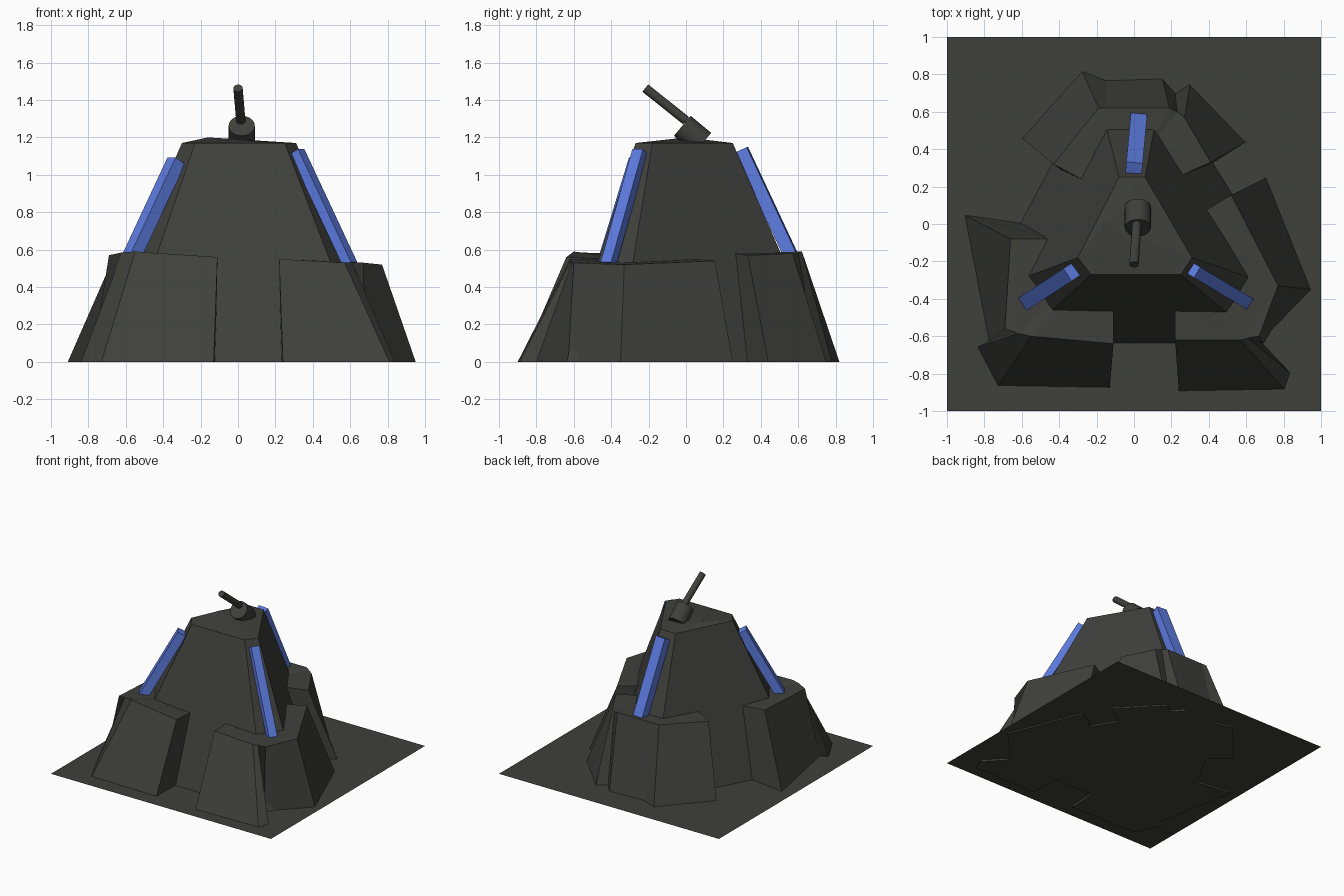
import bpy, bmesh
from mathutils import Vector, Matrix

if "Cube" in bpy.data.objects:
    bpy.data.objects.remove(bpy.data.objects["Cube"])


def material(name, rgb):
    m = bpy.data.materials.new(name)
    m.diffuse_color = (*rgb, 1)
    m.use_nodes = True
    m.node_tree.nodes["Principled BSDF"].inputs["Base Color"].default_value = m.diffuse_color
    return m


STONE = material("dark_stone", (0.05, 0.05, 0.045))
BLUE = material("blue_glow", (0.11, 0.2, 0.75))


def finish(bm, name, mat):
    bmesh.ops.recalc_face_normals(bm, faces=bm.faces[:])
    me = bpy.data.meshes.new(name)
    bm.to_mesh(me)
    bm.free()
    ob = bpy.data.objects.new(name, me)
    ob.data.materials.append(mat)
    bpy.context.collection.objects.link(ob)
    return ob


def loft(name, bottom, top, apex=None):
    """Join a bottom outline (z = 0) to a top outline of equal length."""
    bm = bmesh.new()
    lo = [bm.verts.new((x, y, 0)) for x, y in bottom]
    hi = [bm.verts.new(p) for p in top]
    n = len(lo)
    for i in range(n):
        j = (i + 1) % n
        bm.faces.new((lo[i], lo[j], hi[j], hi[i]))
    caps = [bm.faces.new(lo[::-1])]
    if apex:
        a = bm.verts.new(apex)
        for i in range(n):
            bm.faces.new((hi[i], hi[(i + 1) % n], a))
    else:
        caps.append(bm.faces.new(hi))
    bmesh.ops.triangulate(bm, faces=caps)
    return finish(bm, name, STONE)


def beam(name, p, q, width, thick):
    """Square bar from p to q, its thickness facing away from the tower."""
    p, q = Vector(p), Vector(q)
    d = (q - p).normalized()
    side = d.cross(Vector((0, 0, 1))).normalized()
    out = side.cross(d)
    rot = Matrix((side, out, d)).transposed().to_4x4()
    size = Matrix.Diagonal((width, thick, (q - p).length, 1))
    bm = bmesh.new()
    bmesh.ops.create_cube(bm, size=1, matrix=Matrix.Translation((p + q) / 2) @ rot @ size)
    return finish(bm, name, BLUE)


def rod(name, p, q, r, sides):
    p, q = Vector(p), Vector(q)
    rot = (q - p).to_track_quat('Z', 'Y').to_matrix().to_4x4()
    bm = bmesh.new()
    bmesh.ops.create_cone(bm, cap_ends=True, segments=sides, radius1=r, radius2=r,
                          depth=(q - p).length, matrix=Matrix.Translation((p + q) / 2) @ rot)
    ob = finish(bm, name, STONE)
    bpy.context.view_layer.objects.active = ob
    ob.select_set(True)
    bpy.ops.object.shade_smooth_by_angle()
    ob.select_set(False)


# Thin ground sheet
bm = bmesh.new()
bmesh.ops.create_grid(bm, x_segments=1, y_segments=1, size=1,
                      matrix=Matrix.Translation((0, 0, 0.015)))
finish(bm, "ground_plate", STONE)

# Tapered tower: a triangle with clipped corners and a low roof peak
roof = [(-0.23, -0.27), (0.25, -0.27), (0.31, -0.18), (0.06, 0.25), (-0.08, 0.25), (-0.30, -0.18)]
foot = [(-0.63, -0.64), (0.70, -0.64), (0.86, -0.37), (0.155, 0.76), (-0.21, 0.76), (-0.81, -0.37)]
loft("tower", foot, [(x, y, 1.17) for x, y in roof], (-0.16, 0.0, 1.2))

# Rock buttresses wrapped round each corner
loft("left_buttress",
     [(-0.13, -0.88), (-0.73, -0.87), (-0.84, -0.66), (-0.78, -0.63), (-0.91, 0.05),
      (-0.56, 0.0), (-0.3, -0.3), (-0.12, -0.45)],
     [(-0.11, -0.64, 0.56), (-0.55, -0.60, 0.59), (-0.62, -0.585, 0.585), (-0.69, -0.56, 0.57),
      (-0.66, -0.08, 0.57), (-0.44, -0.08, 0.55), (-0.3, -0.3, 0.55), (-0.11, -0.42, 0.55)])
loft("right_buttress",
     [(0.24, -0.90), (0.81, -0.89), (0.84, -0.80), (0.68, -0.63), (0.95, -0.35),
      (0.71, 0.25), (0.48, 0.1), (0.3, -0.3), (0.23, -0.45)],
     [(0.22, -0.62, 0.55), (0.57, -0.62, 0.53), (0.61, -0.61, 0.53), (0.67, -0.6, 0.53),
      (0.77, -0.33, 0.52), (0.52, 0.155, 0.54), (0.36, 0.06, 0.55), (0.3, -0.3, 0.55),
      (0.22, -0.42, 0.55)])
loft("back_buttress",
     [(-0.60, 0.46), (-0.28, 0.82), (-0.15, 0.77), (0.15, 0.78), (0.22, 0.70), (0.30, 0.75),
      (0.60, 0.44), (0.38, 0.30), (0, 0.30), (-0.38, 0.28)],
     [(-0.43, 0.32, 0.57), (-0.19, 0.62, 0.59), (-0.15, 0.62, 0.59), (0.19, 0.62, 0.59),
      (0.23, 0.60, 0.58), (0.27, 0.57, 0.58), (0.41, 0.33, 0.57), (0.25, 0.26, 0.58),
      (0, 0.30, 0.58), (-0.28, 0.24, 0.58)])

# Blue bars down the clipped corners
beam("back_bar", (0.0, 0.297, 1.133), (0.025, 0.565, 0.56), 0.088, 0.07)
beam("left_bar", (-0.33, -0.255, 1.075), (-0.575, -0.415, 0.55), 0.08, 0.07)
beam("right_bar", (0.317, -0.246, 1.125), (0.60, -0.416, 0.52), 0.066, 0.055)

# Tilted roof emitter
rod("emitter_base", (0.02, 0.09, 1.17), (0.02, -0.02, 1.262), 0.07, 24)
rod("emitter_rod", (0.015, 0.0, 1.29), (0.0, -0.217, 1.463), 0.025, 16)
